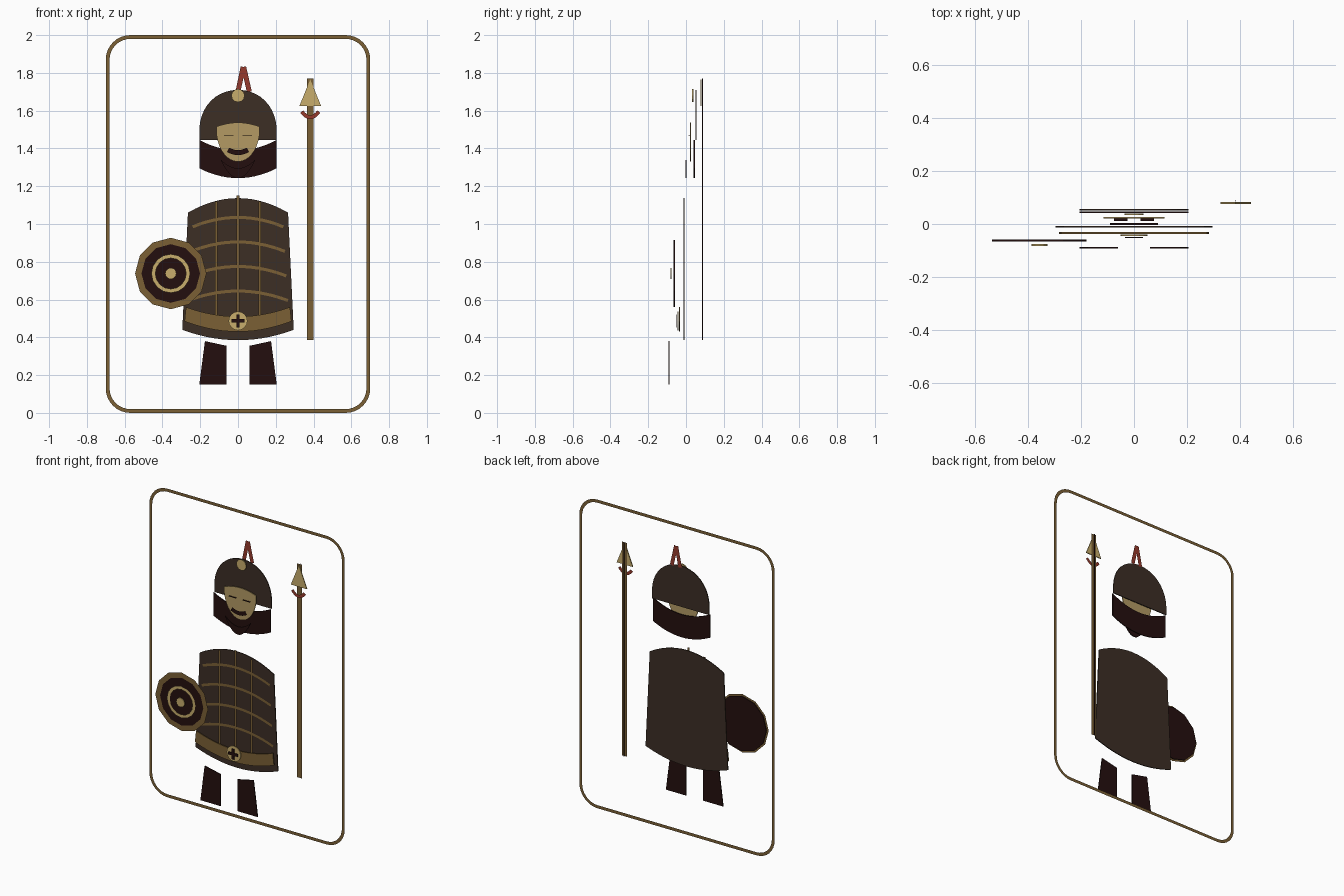
import bpy, bmesh, math
from mathutils import Vector

if "Cube" in bpy.data.objects:
    bpy.data.objects.remove(bpy.data.objects["Cube"])


# Colours
def material(name, hex_code):
    def linear(c):
        return c / 12.92 if c <= 0.04045 else ((c + 0.055) / 1.055) ** 2.4
    rgba = [linear(int(hex_code[i:i + 2], 16) / 255) for i in (0, 2, 4)] + [1]
    m = bpy.data.materials.new(name)
    m.use_nodes = True
    m.diffuse_color = rgba
    m.node_tree.nodes["Principled BSDF"].inputs["Base Color"].default_value = rgba
    return m


DARK = material("dark maroon", "240F0E")
LEATHER = material("dark leather", "3C2E25")
BRONZE = material("bronze", "7B6035")
GOLD = material("pale gold", "C8AE6C")
SKIN = material("tan skin", "B39A64")
RED = material("plume red", "963A2C")


def finish(name, bm, mat):
    mesh = bpy.data.meshes.new(name)
    bm.to_mesh(mesh)
    bm.free()
    mesh.materials.append(mat)
    obj = bpy.data.objects.new(name, mesh)
    bpy.context.collection.objects.link(obj)
    return obj


# Thin slab cut to an outline of (x, z) points, centred on depth y
def plate(name, outline, y, mat, thick=0.006):
    bm = bmesh.new()
    face = bm.faces.new([bm.verts.new((x, y - thick / 2, z)) for x, z in outline])
    moved = bmesh.ops.extrude_face_region(bm, geom=[face])["geom"]
    bmesh.ops.translate(bm, vec=(0, thick, 0),
                        verts=[v for v in moved if isinstance(v, bmesh.types.BMVert)])
    bmesh.ops.recalc_face_normals(bm, faces=bm.faces)
    return finish(name, bm, mat)


# Flat painted band of even width along a path of (x, z) points
def band(name, path, width, y, mat, closed=False):
    bm = bmesh.new()
    pts = [Vector(p) for p in path]
    n = len(pts)
    pairs = []
    for i, p in enumerate(pts):
        before = pts[i - 1] if closed or i else p
        after = pts[(i + 1) % n] if closed or i < n - 1 else p
        t = (after - before).normalized()
        side = Vector((-t.y, t.x)) * width / 2
        pairs.append([bm.verts.new((q.x, y, q.y)) for q in (p + side, p - side)])
    for i in range(n if closed else n - 1):
        a, b = pairs[i], pairs[(i + 1) % n]
        bm.faces.new((a[0], a[1], b[1], b[0]))
    return finish(name, bm, mat)


# Paths
def bow(half, z_end, z_mid, cx=0, n=14):
    ts = [2 * i / n - 1 for i in range(n + 1)]
    return [(cx + half * t, z_mid + (z_end - z_mid) * t * t) for t in ts]


def ring(cx, cz, r, n=12):
    return [(cx + r * math.cos(math.tau * i / n), cz + r * math.sin(math.tau * i / n))
            for i in range(n)]


def bezier(a, b, c, d, n=10):
    a, b, c, d = map(Vector, (a, b, c, d))
    return [tuple(a * (1 - t) ** 3 + b * 3 * t * (1 - t) ** 2 + c * 3 * t * t * (1 - t) + d * t ** 3)
            for t in (i / n for i in range(n + 1))]


def mirrored(half):
    return half + [(-x, z) for x, z in reversed(half) if abs(x) > 1e-5]


# Card border with rounded corners
border = []
for k, (sx, sz) in enumerate(((1, 1), (-1, 1), (-1, -1), (1, -1))):
    for i in range(9):
        a = math.pi / 2 * (k + i / 8)
        border.append((sx * 0.57 + 0.12 * math.cos(a), 1 + sz * 0.87 + 0.12 * math.sin(a)))
band("border", border, 0.02, 0.0925, BRONZE, closed=True)

# Spear
plate("spear_core", [(0.3815, 0.385), (0.3835, 0.385), (0.3835, 1.77), (0.3815, 1.77)],
      0.087, DARK)
band("spear_shaft", [(0.3825, 0.385), (0.3825, 1.77)], 0.037, 0.083, BRONZE)
plate("spear_head", [(0.325, 1.625), (0.44, 1.625), (0.3825, 1.765)], 0.079, GOLD)
band("spear_tassel", bow(0.045, 1.595, 1.565, 0.3825), 0.02, 0.073, RED)

# Helmet with plume, neck guard and badge
band("plume_left", [(0.0, 1.70), (0.027, 1.832)], 0.026, 0.06, RED)
band("plume_right", [(0.06, 1.70), (0.03, 1.832)], 0.026, 0.06, RED)
dome = [(-0.205, 1.445)] + bezier((-0.205, 1.5), (-0.2, 1.63), (-0.11, 1.71), (0, 1.71))
plate("helmet", mirrored(dome), 0.053, LEATHER)
plate("neck_guard", bow(0.205, 1.445, 1.39) + bow(0.205, 1.295, 1.243)[::-1], 0.044, DARK)
plate("helmet_badge", ring(0, 1.68, 0.035), 0.036, GOLD)

# Face
cheek = bezier((-0.115, 1.515), (-0.12, 1.42), (-0.07, 1.33), (0, 1.33))
jaw = mirrored(cheek)
plate("face", jaw + bow(0.115, 1.515, 1.537)[::-1][1:-1], 0.024, SKIN)
for side, sx in (("left", 1), ("right", -1)):
    eye = [(sx * x, z) for x, z in ((0.025, 1.466), (0.075, 1.466), (0.075, 1.468), (0.025, 1.468))]
    plate(side + "_eye", eye, 0.016, DARK, 0.008)
band("moustache", bow(0.052, 1.393, 1.378), 0.026, 0.008, DARK)
plate("beard", bow(0.09, 1.34, 1.295) + bow(0.09, 1.335, 1.243)[::-1], 0.0, DARK)

# Torso armour with its scored grid
plate("torso", bow(0.295, 0.44, 0.385) + bow(0.265, 1.06, 1.137)[::-1], -0.01, LEATHER)
for i in range(4):
    z = 1.035 - 0.13 * i
    band(f"armour_row_{i + 1}", bow(0.24 + 0.008 * i, z - 0.05, z), 0.016, -0.018, BRONZE)
for i, x in enumerate((-0.115, 0, 0.115)):
    top = 1.15 - 0.03 * abs(x) / 0.115
    band(f"armour_seam_{i + 1}", [(x, 0.5), (x, top)], 0.015, -0.024, BRONZE)

# Belt and buckle
plate("belt", bow(0.283, 0.485, 0.43) + bow(0.275, 0.56, 0.51)[::-1], -0.034, BRONZE)
plate("buckle", ring(0, 0.487, 0.05, 16), -0.042, GOLD)
for name, w, h in (("buckle_bar_upright", 0.009, 0.034), ("buckle_bar_level", 0.034, 0.009)):
    plate(name, [(sx * w, 0.487 + sz * h) for sx, sz in ((-1, -1), (1, -1), (1, 1), (-1, 1))],
          -0.051, DARK, 0.004)

# Round shield
SX, SZ = -0.356, 0.738
plate("shield", ring(SX, SZ, 0.178), -0.062, DARK)
band("shield_rim", ring(SX, SZ, 0.172), 0.034, -0.068, BRONZE, closed=True)
band("shield_ring", ring(SX, SZ, 0.092, 16), 0.021, -0.073, GOLD, closed=True)
plate("shield_boss", ring(SX, SZ, 0.03), -0.079, GOLD)

# Legs
for side, sx in (("left", 1), ("right", -1)):
    leg = [(0.175, 0.38), (0.06, 0.355), (0.06, 0.15), (0.205, 0.15)]
    plate(side + "_leg", [(sx * x, z) for x, z in leg], -0.0895, DARK)
